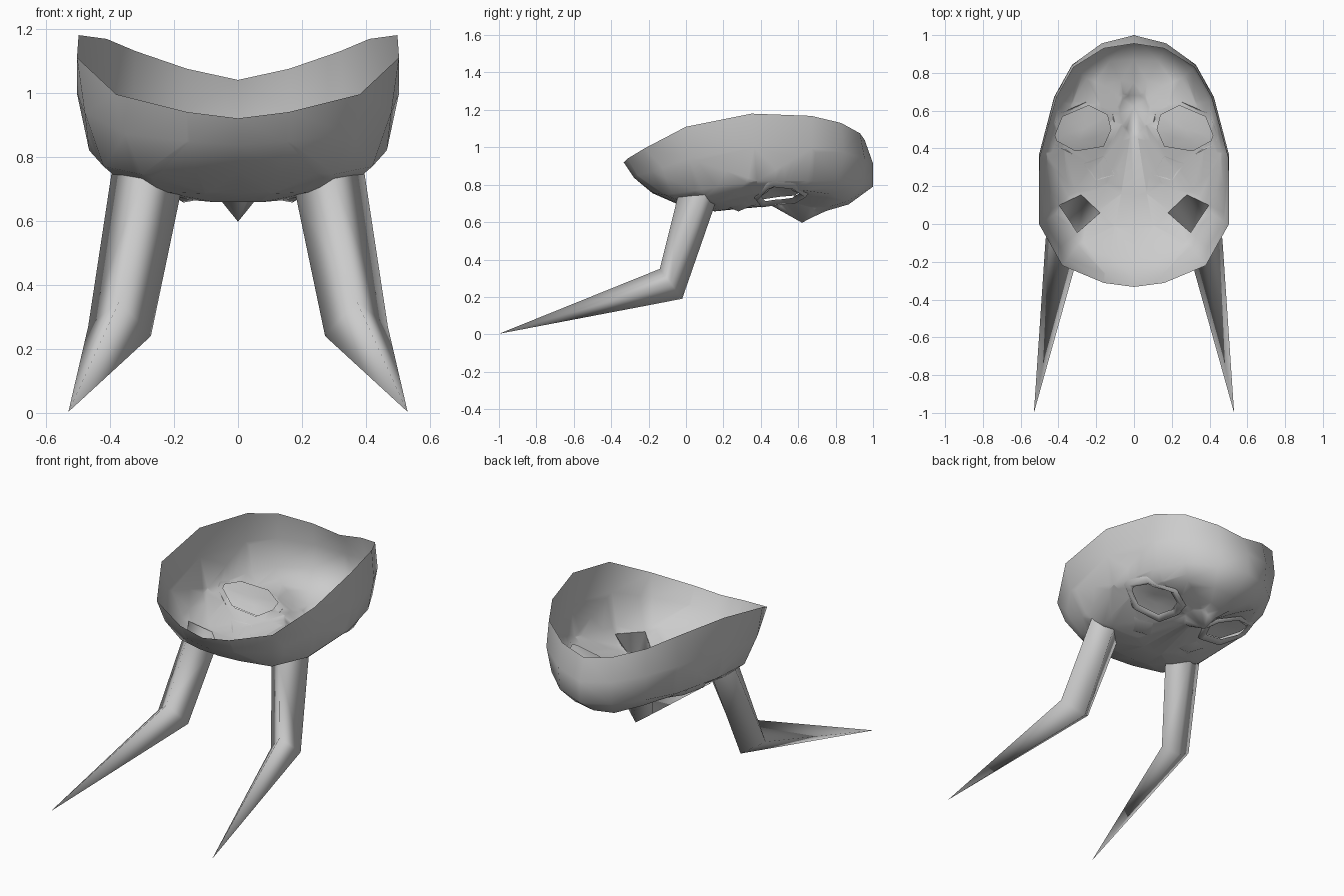
import bpy, bmesh
from mathutils import Vector
from mathutils.bvhtree import BVHTree

if "Cube" in bpy.data.objects:
    bpy.data.objects.remove(bpy.data.objects["Cube"])

V = Vector


def finish(name, bm, merge=True):
    """Turn a right-half bmesh into a smooth object mirrored across x."""
    bmesh.ops.recalc_face_normals(bm, faces=bm.faces)
    me = bpy.data.meshes.new(name)
    bm.to_mesh(me)
    bm.free()
    for p in me.polygons:
        p.use_smooth = True
    ob = bpy.data.objects.new(name, me)
    bpy.context.collection.objects.link(ob)
    mod = ob.modifiers.new("mirror", 'MIRROR')
    mod.use_mirror_merge = merge
    mod.merge_threshold = 0.0005
    return ob


def loft(bm, rings, closed):
    """Skin a list of point rings; a one-point ring becomes a tip."""
    vs = [[bm.verts.new(p) for p in r] for r in rings]
    for a, b in zip(vs, vs[1:]):
        n = len(a)
        for i in range(n if closed else n - 1):
            j = (i + 1) % n
            if len(b) == 1:
                bm.faces.new((a[i], a[j], b[0]))
            else:
                bm.faces.new((a[i], a[j], b[j], b[i]))


def inside(poly, p):
    return all((b[0] - a[0]) * (p.y - a[1]) - (b[1] - a[1]) * (p.x - a[0]) > 0
               for a, b in zip(poly, poly[1:] + poly[:1]))


def punch(bm, poly):
    """Cut a convex counter-clockwise outline vertically through the shell."""
    c = sum((V((p[0], p[1], 0)) for p in poly), V()) / len(poly)
    for a, b in zip(poly, poly[1:] + poly[:1]):
        faces = [f for f in bm.faces if f.calc_center_median().z < 0.9
                 and (f.calc_center_median().xy - c.xy).length < 0.3]
        geom = set(faces)
        for f in faces:
            geom.update(f.edges)
            geom.update(f.verts)
        bmesh.ops.bisect_plane(bm, geom=list(geom), dist=1e-5,
                               plane_co=(a[0], a[1], 0),
                               plane_no=(b[1] - a[1], a[0] - b[0], 0))
    gone = [f for f in bm.faces if f.calc_center_median().z < 0.9
            and inside(poly, f.calc_center_median())]
    bmesh.ops.delete(bm, geom=gone, context='FACES')


# Face shell: half rings from forehead centre round the side to the chin
rim = [(0, -.333, .92), (.16, -.312, .94), (.38, -.22, .995), (.503, 0, 1.11),
       (.498, .35, 1.18), (.41, .67, 1.168), (.32, .83, 1.13),
       (.16, .93, 1.075), (0, .955, 1.04)]
edge = [(0, -.18, .755), (.13, -.17, .755), (.3, -.11, .745), (.42, .05, .77),
        (.465, .38, .82), (.4, .65, .82), (.31, .82, .82), (.17, .94, .80),
        (0, 1.0, .79)]
cheek = [(0, -.02, .685), (.1, -.01, .685), (.24, .03, .69), (.35, .15, .71),
         (.37, .42, .76), (.33, .63, .77), (.25, .77, .75), (.13, .86, .71),
         (0, .87, .695)]
brow = [(0, .15, .658), (.07, .16, .658), (.15, .2, .665), (.2, .3, .685),
        (.2, .47, .73), (.18, .62, .745), (.15, .73, .71), (.07, .76, .68),
        (0, .75, .66)]
nose = [(0, .46, .687), (.02, .46, .69), (.045, .49, .7), (.06, .53, .71),
        (.075, .58, .70), (.075, .62, .69), (.06, .66, .68), (.03, .68, .65),
        (0, .68, .628)]
centre = V((0, .37, 0))
side = []
for a, b in zip(rim, edge):
    m = (V(a) + V(b)) / 2
    out = m - centre
    out.z = 0
    out.normalize()
    m += out * 0.022
    side.append(m)
    m.x = max(m.x, 0) if a[0] else 0
shell = bmesh.new()
loft(shell, [rim, side, edge, cheek, brow, nose, [(0, .62, .597)]], False)
bmesh.ops.triangulate(shell, faces=shell.faces)
tree = BVHTree.FromBMesh(shell)


def on_shell(x, y, dz=0):
    hit = tree.ray_cast(V((x, y, 0)), V((0, 0, 1)))[0]
    return V((x, y, (hit.z if hit else 0.8) + dz))


def scaled(poly, s):
    cx = sum(p[0] for p in poly) / len(poly)
    cy = sum(p[1] for p in poly) / len(poly)
    return [(cx + (x - cx) * s, cy + (y - cy) * s) for x, y in poly]


eye = [(.41, .44), (.42, .47), (.38, .57), (.24, .63), (.14, .58),
       (.12, .5), (.16, .41), (.31, .385)]
mouth = [(.18, .06), (.3, -.045), (.395, .1), (.28, .155)]
hole = scaled(eye, .85)
punch(shell, hole)
punch(shell, mouth)
finish("mask_shell", shell)

# Hollow bent horns growing out of the forehead
bm = bmesh.new()
elbow = [(.272, -.08, .24), (.37, -.14, .35), (.468, -.08, .27), (.345, -.02, .19)]
loft(bm, [[on_shell(*p) for p in mouth], elbow, [(.53, -1, .003)]], True)
finish("horn", bm, False)

# Eye plates lying just inside the eye holes
bm = bmesh.new()
loft(bm, [[on_shell(x, y, .018) for x, y in eye],
          [on_shell(x, y, .026) for x, y in scaled(eye, .5)],
          [on_shell(.27, .5, .028)]], True)
finish("eye_plate", bm, False)

# Flared lids around the outside of the eye holes
bm = bmesh.new()
flare = [on_shell(x, y, -.022) for x, y in scaled(eye, 1.06)]
loft(bm, [[on_shell(*p) for p in hole], flare,
          [on_shell(x, y, -.002) for x, y in scaled(eye, 1.18)]], True)
finish("eyelid", bm, False)

# Small brow wedges beside the nose bridge
bm = bmesh.new()
base = [(.1, .26), (.2, .23), (.27, .32), (.16, .36)]
loft(bm, [[on_shell(*p) for p in base], [on_shell(.17, .28, -.022)]], True)
finish("brow_ridge", bm, False)
